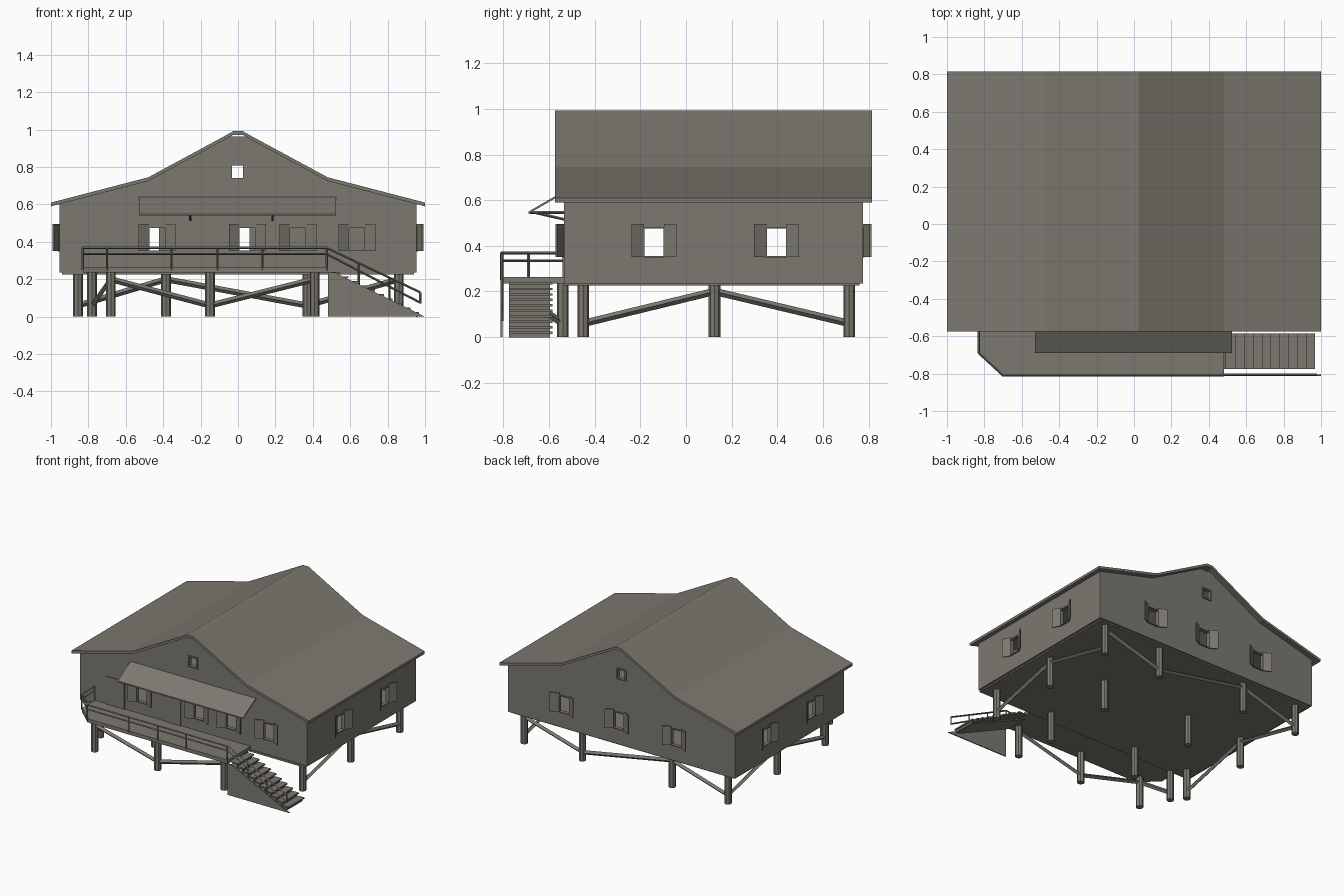
import bpy, bmesh
from mathutils import Vector

cube = bpy.data.objects.get("Cube")
if cube:
    bpy.data.objects.remove(cube, do_unlink=True)

wood = bpy.data.materials.new("weathered_wood")
wood.use_nodes = True
COLOR = (0.2, 0.19, 0.16, 1)
wood.diffuse_color = COLOR
wood.node_tree.nodes["Principled BSDF"].inputs["Base Color"].default_value = COLOR


def finish(name, bm):
    bmesh.ops.recalc_face_normals(bm, faces=bm.faces)
    me = bpy.data.meshes.new(name)
    bm.to_mesh(me)
    bm.free()
    me.materials.append(wood)
    ob = bpy.data.objects.new(name, me)
    bpy.context.collection.objects.link(ob)
    return ob


def add_prism(bm, points, shift):
    """Extrude a flat outline of 3D points along a vector."""
    face = bm.faces.new([bm.verts.new(p) for p in points])
    ext = bmesh.ops.extrude_face_region(bm, geom=[face])
    verts = [v for v in ext["geom"] if isinstance(v, bmesh.types.BMVert)]
    bmesh.ops.translate(bm, verts=verts, vec=shift)


def add_box(bm, lo, hi):
    (x0, y0, z0), (x1, y1, z1) = lo, hi
    add_prism(bm, [(x0, y0, z0), (x1, y0, z0), (x1, y1, z0), (x0, y1, z0)], (0, 0, z1 - z0))


def add_bar(bm, a, b, radius, sides=4):
    """Straight bar between two points."""
    a, b = Vector(a), Vector(b)
    d = b - a
    geo = bmesh.ops.create_cone(bm, cap_ends=True, segments=sides, radius1=radius,
                                radius2=radius, depth=d.length)
    turn = d.to_track_quat('Z', 'Y').to_matrix()
    for v in geo["verts"]:
        v.co = turn @ v.co + (a + b) / 2


# Roof: bent gable profile run from front to back
half = [(1, .61), (.48, .745), (.06, .972), (.025, .992)]
top = half + [(-x, z) for x, z in reversed(half)]
low = [(x, z - .02) for x, z in reversed(top)]
bm = bmesh.new()
add_prism(bm, [(x, -.575, z) for x, z in top + low], (0, 1.39, 0))
finish("roof", bm)


# Walls: hollow shell with window openings
def gable(inset, base):
    w = .955 - inset
    h = [(w, base), (w, .604 - inset), (.48, .73 - inset), (.05, .962 - inset)]
    return h + [(-x, z) for x, z in reversed(h)]


bm = bmesh.new()
add_prism(bm, [(x, -.535, z) for x, z in gable(0, .235)], (0, 1.31, 0))
walls = finish("walls", bm)
bm = bmesh.new()
add_prism(bm, [(x, -.515, z) for x, z in gable(.02, .26)], (0, 1.27, 0))
hollow = finish("hollow_cutter", bm)

# Each wall: origin on its face, direction along it, outward direction
X, Y, Z = Vector((1, 0, 0)), Vector((0, 1, 0)), Vector((0, 0, 1))
sides = [
    (Y * -.535, X, -Y, (-.432, .05, .32, .635)),
    (Y * .775, X, Y, (-.465, .02, .48)),
    (X * .955, Y, X, (-.14, .397)),
    (X * -.955, Y, -X, (-.14, .397)),
]
cut, shutters, frames = bmesh.new(), bmesh.new(), bmesh.new()


def add_opening(o, along, out, u, w, z0, z1):
    c = o + along * u
    add_prism(cut, [c + along * s * w + out * .015 + Z * z
                    for s, z in ((-1, z0), (1, z0), (1, z1), (-1, z1))], out * -.05)


def add_frame(o, along, out, u, w, z0, z1, t):
    c = o + along * u
    ring = [(-w - t, -w, z0 - t, z1 + t), (w, w + t, z0 - t, z1 + t),
            (-w, w, z0 - t, z0), (-w, w, z1, z1 + t)]
    for a, b, lo, hi in ring:
        add_prism(frames, [c + along * a + Z * lo, c + along * b + Z * lo,
                           c + along * b + Z * hi, c + along * a + Z * hi], out * .008)


for o, along, out, places in sides:
    for u in places:
        add_opening(o, along, out, u, .042, .355, .475)
        add_frame(o, along, out, u, .042, .355, .475, .006)
        # Pair of half-open shutters hinged at the opening
        for s in (-1, 1):
            hinge = o + along * (u + s * .043) + Z * .35
            tip = hinge + along * s * .056 + out * .03
            thick = out * .007
            add_prism(shutters, [hinge, tip, tip + thick, hinge + thick], Z * .145)
for o, along, out, places in sides[:2]:
    add_opening(o, along, out, -.002, .03, .742, .808)
    add_frame(o, along, out, -.002, .03, .742, .808, .01)
finish("shutters", shutters)
finish("window_frames", frames)
openings = finish("window_cutter", cut)
for tool in (hollow, openings):
    mod = walls.modifiers.new(tool.name, 'BOOLEAN')
    mod.operation, mod.solver, mod.object = 'DIFFERENCE', 'EXACT', tool
bpy.context.view_layer.update()
walls.data = bpy.data.meshes.new_from_object(
    walls.evaluated_get(bpy.context.evaluated_depsgraph_get()))
walls.modifiers.clear()
for tool in (hollow, openings):
    bpy.data.objects.remove(tool, do_unlink=True)

# Doors on the front wall
bm = bmesh.new()
for x0, x1, z1 in ((-.73, -.578, .475), (-.225, -.103, .495)):
    add_box(bm, (x0, -.542, .262), (x1, -.534, z1))
finish("doors", bm)

# Floor slab and porch deck with a clipped corner
bm = bmesh.new()
add_box(bm, (-.94, -.54, .225), (.94, .76, .24))
finish("floor", bm)
bm = bmesh.new()
edge = [(-.83, -.53), (-.83, -.69), (-.70, -.81), (.48, -.81)]
add_prism(bm, [(x, y, .235) for x, y in edge + [(.48, -.53)]], (0, 0, .028))
finish("porch_deck", bm)

# Stilts and diagonal braces
rows, cols = (-.45, .125, .715), (-.855, -.385, .37, .86)
porch = [(-.78, -.54), (-.68, -.75), (-.15, -.75), (.41, -.75)]
bm = bmesh.new()
for x, y in [(x, y) for x in cols for y in rows] + porch:
    add_bar(bm, (x, y, 0), (x, y, .235), .026, 8)
finish("stilts", bm)
runs = [([(x, y) for y in rows], 0) for x in (cols[0], cols[-1])]
runs += [([(x, rows[-1]) for x in cols], 0), (porch, 0)]
bm = bmesh.new()
for path, phase in runs:
    for i in range(len(path) - 1):
        a, b = (.06, .2) if (i + phase) % 2 == 0 else (.2, .06)
        add_bar(bm, (*path[i], a), (*path[i + 1], b), .016)
finish("braces", bm)

# Stairs: treads, risers, sloped soffit and front side panel
bm = bmesh.new()
steps = 10
for i in range(steps):
    x, z = .49 + i * .047, .24 - i * .024
    add_box(bm, (x, -.775, z - .01), (x + .055, -.585, z))
    add_box(bm, (x + .04, -.775, z - .026), (x + .046, -.595, z - .01))
finish("stair_treads", bm)
bm = bmesh.new()
add_prism(bm, [(.48, -.775, .215), (.48, -.775, .205), (.93, -.775, 0), (.95, -.775, 0)], (0, .18, 0))
add_prism(bm, [(.48, -.812, 0), (.48, -.812, .24), (.52, -.812, .235), (1, -.812, 0)], (0, .008, 0))
finish("stair_sides", bm)

# Railings around the porch and down the stairs
bm = bmesh.new()
for z in (.368, .335):
    for a, b in zip(edge, edge[1:]):
        add_bar(bm, (*a, z), (*b, z), .006)
for z, end in ((.368, .13), (.335, .075)):
    add_bar(bm, (.475, -.806, z), (.975, -.806, end), .006)
for x, y in edge[:3] + [(-.355, -.806), (-.11, -.806), (.13, -.806), (.475, -.806)]:
    add_bar(bm, (x, y, .25), (x, y, .37), .006)
for t in (.34, .67, 1):
    x = .475 + .5 * t
    foot = .235 * (1 - t) if t < 1 else .07
    add_bar(bm, (x, -.806, foot), (x, -.806, .368 - .238 * t), .006)
finish("railings", bm)

# Awning over the porch with two wall brackets
bm = bmesh.new()
add_prism(bm, [(-.53, -.69, .54), (-.53, -.535, .63), (-.53, -.535, .64), (-.53, -.69, .55)], (1.055, 0, 0))
finish("awning", bm)
bm = bmesh.new()
for x in (-.255, .185):
    add_bar(bm, (x, -.685, .546), (x, -.53, .546), .006)
    add_bar(bm, (x, -.66, .545), (x, -.53, .515), .006)
finish("awning_brackets", bm)
